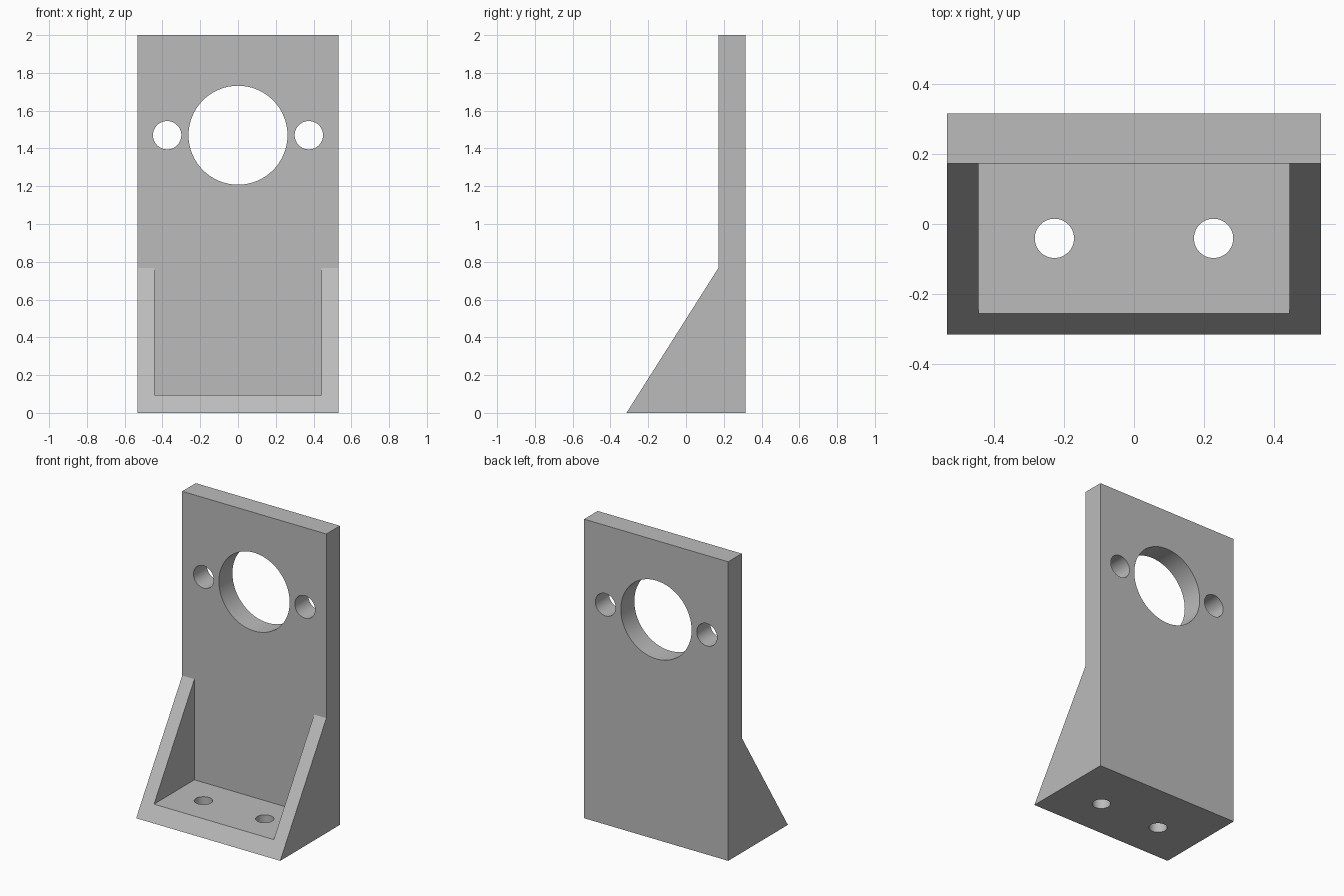
import bpy
import bmesh
from math import radians
from mathutils import Matrix, Vector

if "Cube" in bpy.data.objects:
    bpy.data.objects.remove(bpy.data.objects["Cube"], do_unlink=True)

HALF_W, POCKET_HALF = 0.533, 0.443
FRONT, PLATE, BACK = -0.315, 0.172, 0.315
FLOOR, RIB_TOP, TOP = 0.095, 0.768, 2.0
BORE_Z = 1.47

grey = bpy.data.materials.new("plain grey")
grey.use_nodes = True
grey.diffuse_color = (0.5, 0.5, 0.5, 1)
grey.node_tree.nodes["Principled BSDF"].inputs["Base Color"].default_value = (0.5, 0.5, 0.5, 1)


def finish(bm, name):
    bmesh.ops.recalc_face_normals(bm, faces=bm.faces[:])
    mesh = bpy.data.meshes.new(name)
    bm.to_mesh(mesh)
    bm.free()
    mesh.materials.append(grey)
    obj = bpy.data.objects.new(name, mesh)
    bpy.context.collection.objects.link(obj)
    return obj


def side_extrude(name, profile, half):
    """Extrude a (y, z) side profile symmetrically along x."""
    bm = bmesh.new()
    face = bm.faces.new([bm.verts.new((-half, y, z)) for y, z in profile])
    out = bmesh.ops.extrude_face_region(bm, geom=[face])
    moved = [v for v in out["geom"] if isinstance(v, bmesh.types.BMVert)]
    bmesh.ops.translate(bm, verts=moved, vec=Vector((2 * half, 0, 0)))
    return finish(bm, name)


def drill(name, centre, radius, depth, tilt=0):
    bm = bmesh.new()
    place = Matrix.Translation(centre) @ Matrix.Rotation(radians(tilt), 4, "X")
    bmesh.ops.create_cone(bm, cap_ends=True, segments=64, radius1=radius,
                          radius2=radius, depth=depth, matrix=place)
    return finish(bm, name)


# Bracket body: upright plate with sloping foot
bracket = side_extrude("mounting_bracket", [
    (FRONT, 0), (BACK, 0), (BACK, TOP), (PLATE, TOP), (PLATE, RIB_TOP)], HALF_W)

# Pocket between the two side ribs, central bore and bolt holes
cutters = [
    side_extrude("pocket_cutter", [
        (FRONT - 0.1, FLOOR), (PLATE, FLOOR), (PLATE, RIB_TOP),
        (FRONT - 0.1, RIB_TOP)], POCKET_HALF),
    drill("bore_cutter", (0, 0.24, BORE_Z), 0.262, 0.4, 90),
]
for side, sign in (("left", 1), ("right", -1)):
    cutters.append(drill(side + "_plate_hole_cutter",
                         (sign * 0.375, 0.24, BORE_Z), 0.075, 0.4, 90))
    cutters.append(drill(side + "_base_hole_cutter",
                         (sign * 0.227, -0.041, 0.04), 0.056, 0.2))

bpy.ops.object.select_all(action="DESELECT")
bpy.context.view_layer.objects.active = bracket
bracket.select_set(True)
for cutter in cutters:
    cutter.hide_render = True
    mod = bracket.modifiers.new(cutter.name, "BOOLEAN")
    mod.operation = "DIFFERENCE"
    mod.solver = "EXACT"
    mod.object = cutter
    bpy.ops.object.modifier_apply(modifier=mod.name)
for cutter in cutters:
    bpy.data.objects.remove(cutter, do_unlink=True)

# Smooth hole walls, crisp edges elsewhere
bpy.ops.object.shade_smooth_by_angle(angle=radians(30))
